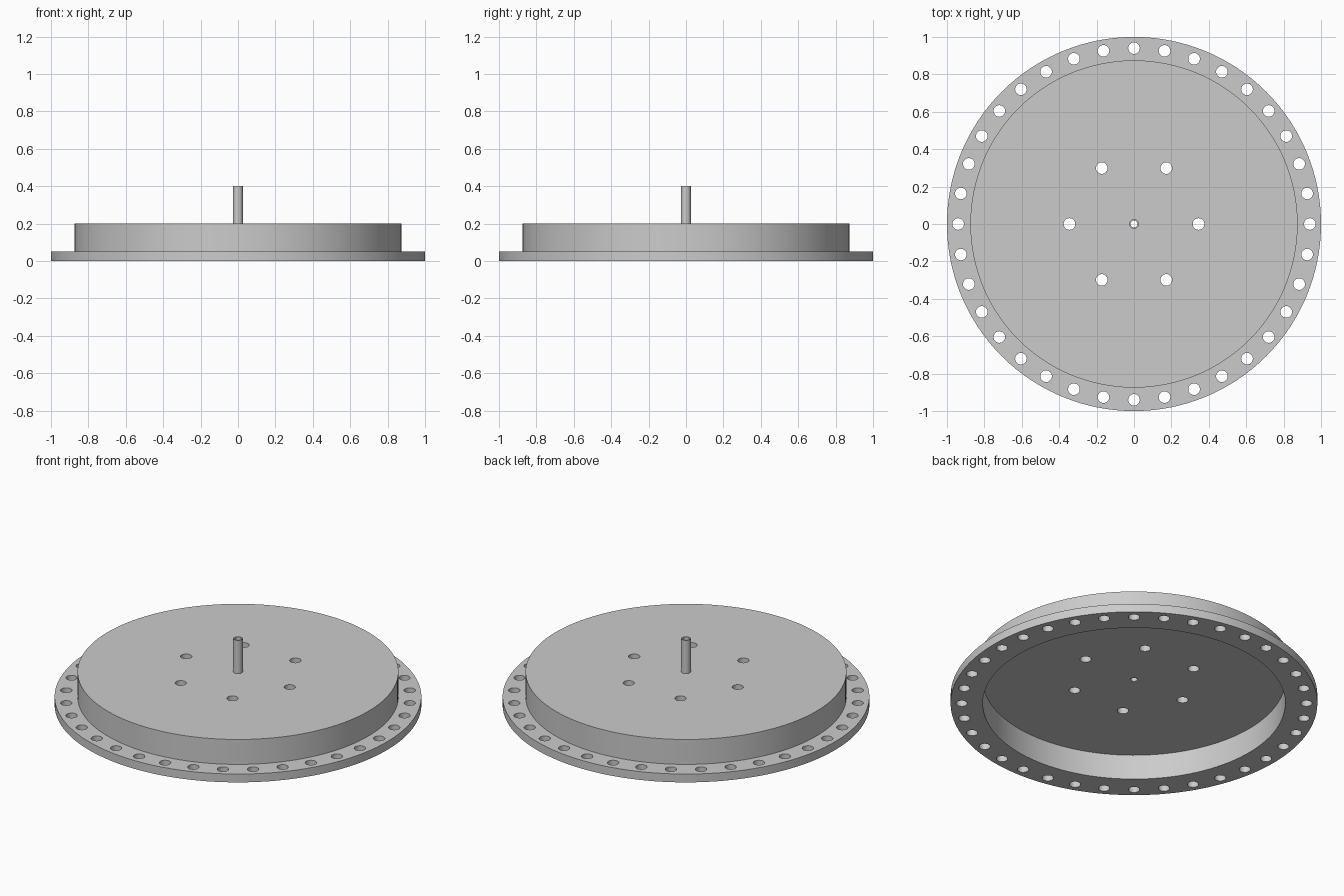
import bpy, bmesh
from math import pi, cos, sin, radians
from mathutils import Matrix, Vector

cube = bpy.data.objects.get("Cube")
if cube:
    bpy.data.objects.remove(cube, do_unlink=True)

grey = bpy.data.materials.new("plain grey metal")
grey.use_nodes = True
grey.diffuse_color = (0.6, 0.6, 0.6, 1)
grey.node_tree.nodes["Principled BSDF"].inputs["Base Color"].default_value = (0.6, 0.6, 0.6, 1)


def add_object(name, bm):
    mesh = bpy.data.meshes.new(name)
    bm.to_mesh(mesh)
    bm.free()
    mesh.materials.append(grey)
    obj = bpy.data.objects.new(name, mesh)
    bpy.context.collection.objects.link(obj)
    return obj


def lathe(name, profile, steps):
    """Turn a closed (radius, height) profile around the z axis."""
    bm = bmesh.new()
    verts = [bm.verts.new((r, 0, z)) for r, z in profile]
    edges = [bm.edges.new((a, b)) for a, b in zip(verts, verts[1:] + verts[:1])]
    bmesh.ops.spin(bm, geom=verts + edges, cent=(0, 0, 0), axis=(0, 0, 1),
                   angle=2 * pi, steps=steps, use_merge=True)
    bmesh.ops.remove_doubles(bm, verts=bm.verts, dist=1e-5)
    bmesh.ops.recalc_face_normals(bm, faces=bm.faces)
    return add_object(name, bm)


def finish(obj):
    bpy.ops.object.select_all(action='DESELECT')
    obj.select_set(True)
    bpy.context.view_layer.objects.active = obj
    for mod in list(obj.modifiers):
        bpy.ops.object.modifier_apply(modifier=mod.name)
    bpy.ops.object.shade_smooth_by_angle(angle=radians(30))


RIM, WALL, THICK, TOP = 1.0, 0.875, 0.05, 0.2
BORE, TUBE, TUBE_TOP = 0.019, 0.026, 0.4
HOLE = 0.031

# Hollow cap with an outward flange, open underneath
cap = lathe("flanged_cap", [
    (BORE, TOP - THICK), (WALL - THICK, TOP - THICK), (WALL - THICK, 0), (RIM, 0),
    (RIM, THICK), (WALL, THICK), (WALL, TOP), (BORE, TOP)], 128)

# Centre tube standing on the cap, its bore running through the plate
tube = lathe("centre_tube", [
    (BORE, TOP), (TUBE, TOP), (TUBE, TUBE_TOP), (BORE, TUBE_TOP)], 32)

# Bolt holes: a ring in the flange and a ring in the top plate
bm = bmesh.new()
for count, radius, z in ((36, 0.94, THICK / 2), (6, 0.345, TOP - THICK / 2)):
    for i in range(count):
        a = 2 * pi * i / count
        spot = Vector((radius * cos(a), radius * sin(a), z))
        bmesh.ops.create_cone(bm, cap_ends=True, segments=32, radius1=HOLE,
                              radius2=HOLE, depth=2 * THICK,
                              matrix=Matrix.Translation(spot))
cutter = add_object("bolt_hole_cutter", bm)
cutter.hide_render = True

cut = cap.modifiers.new("bolt holes", 'BOOLEAN')
cut.operation = 'DIFFERENCE'
cut.solver = 'EXACT'
cut.object = cutter

finish(cap)
finish(tube)
bpy.data.objects.remove(cutter, do_unlink=True)
